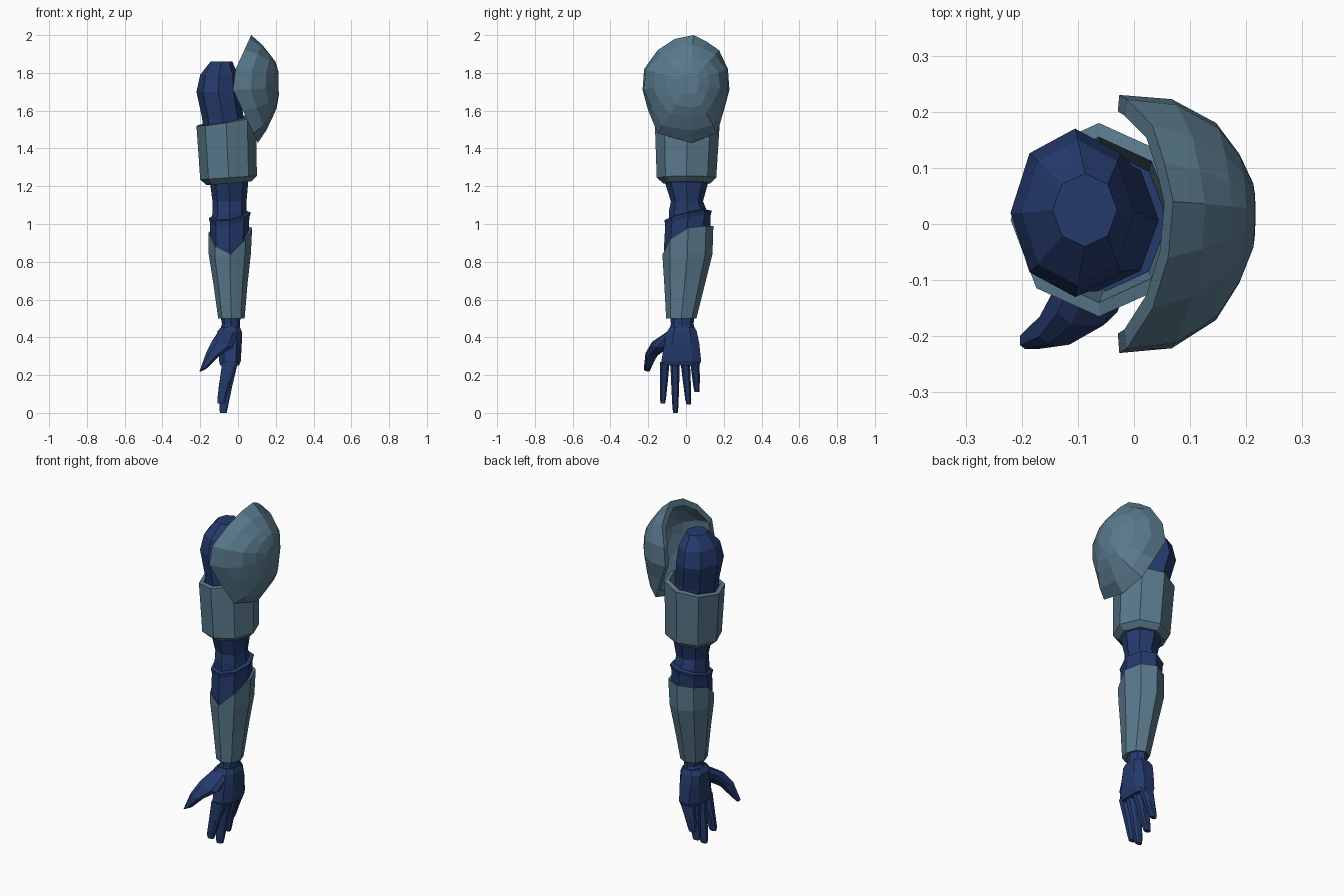
import bpy, bmesh, math


def material(name, rgb):
    m = bpy.data.materials.new(name)
    m.diffuse_color = (*rgb, 1)
    return m


STEEL = material("steel_blue", (0.10, 0.19, 0.26))
NAVY = material("navy", (0.018, 0.042, 0.15))

ROUND = [(math.cos(i * math.pi / 4), math.sin(i * math.pi / 4)) for i in range(8)]
K = 0.55
BOX = [(1, -K), (1, K), (K, 1), (-K, 1), (-1, K), (-1, -K), (-K, -1), (K, -1)]


def ring(x0, x1, y0, y1, z, tx=0.0, ty=0.0, shape=ROUND):
    """Horizontal section fitted to bounds; tx, ty tilt it; z may be a list."""
    zs = z if isinstance(z, list) else [z] * 8
    return [((x0 + x1) / 2 + u * (x1 - x0) / 2,
             (y0 + y1) / 2 + v * (y1 - y0) / 2,
             h + tx * u + ty * v) for (u, v), h in zip(shape, zs)]


def loft(name, rings, mat):
    """Skin a stack of equal-length rings and cap both ends."""
    bm = bmesh.new()
    loops = [[bm.verts.new(p) for p in r] for r in rings]
    for a, b in zip(loops, loops[1:]):
        n = len(a)
        for i in range(n):
            j = (i + 1) % n
            bm.faces.new((a[i], a[j], b[j], b[i]))
    bm.faces.new(loops[0][::-1])
    bm.faces.new(loops[-1])
    bmesh.ops.remove_doubles(bm, verts=bm.verts, dist=1e-5)
    bmesh.ops.recalc_face_normals(bm, faces=bm.faces)
    me = bpy.data.meshes.new(name)
    bm.to_mesh(me)
    bm.free()
    me.materials.append(mat)
    ob = bpy.data.objects.new(name, me)
    bpy.context.collection.objects.link(ob)
    return ob


# Shoulder joint and upper arm
loft("shoulder_joint", [
    ring(-0.17, 0.05, -0.12, 0.13, 1.40),
    ring(-0.19, 0.03, -0.12, 0.14, 1.56),
    ring(-0.22, 0.01, -0.13, 0.17, 1.70),
    ring(-0.20, 0.00, -0.11, 0.15, 1.79),
    ring(-0.145, -0.03, -0.04, 0.09, 1.86)], NAVY)
loft("upper_arm", [
    ring(-0.14, 0.05, -0.09, 0.11, 1.00),
    ring(-0.135, 0.045, -0.09, 0.11, 1.07),
    ring(-0.135, 0.045, -0.08, 0.09, 1.12),
    ring(-0.15, 0.055, -0.115, 0.12, 1.23),
    ring(-0.16, 0.06, -0.12, 0.13, 1.45)], NAVY)

# Upper arm armour, open at the top
loft("upper_arm_armour", [
    ring(-0.165, 0.07, -0.12, 0.13, 1.215, 0.01),
    ring(-0.20, 0.10, -0.155, 0.16, 1.245, 0.01),
    ring(-0.22, 0.095, -0.165, 0.18, 1.545, 0.025, 0.01),
    ring(-0.195, 0.07, -0.14, 0.155, 1.55, 0.025, 0.01),
    ring(-0.17, 0.06, -0.12, 0.13, 1.44)], STEEL)

# Elbow cuff
loft("elbow_cuff", [
    ring(-0.13, 0.045, -0.105, 0.11, 0.76),
    ring(-0.145, 0.055, -0.117, 0.125, 0.87),
    ring(-0.148, 0.06, -0.11, 0.13, 1.02, 0.015, 0.025),
    ring(-0.155, 0.068, -0.115, 0.137, 1.045, 0.015, 0.025),
    ring(-0.14, 0.05, -0.09, 0.115, 1.05, 0.015, 0.025)], NAVY)

# Forearm armour with a notch at the front of the elbow
loft("forearm_armour", [
    ring(-0.09, 0.02, -0.085, 0.04, 0.505),
    ring(-0.105, 0.035, -0.105, 0.055, 0.50),
    ring(-0.13, 0.05, -0.115, 0.10, 0.68),
    ring(-0.155, 0.068, -0.124, 0.14,
         [0.84, 0.84, 0.84, 0.84, 0.84, 0.83, 0.82, 0.83]),
    ring(-0.155, 0.075, -0.124, 0.145,
         [0.98, 0.99, 0.99, 0.98, 0.955, 0.88, 0.84, 0.92]),
    ring(-0.14, 0.06, -0.11, 0.13,
         [0.97, 0.98, 0.98, 0.97, 0.945, 0.87, 0.83, 0.91])], STEEL)

# Wrist and palm
loft("wrist", [
    ring(-0.10, 0.01, -0.09, 0.05, 0.43),
    ring(-0.085, 0.01, -0.08, 0.04, 0.47),
    ring(-0.095, 0.015, -0.085, 0.045, 0.53)], NAVY)
loft("palm", [
    ring(-0.095, 0.005, -0.125, 0.07, 0.25, shape=BOX),
    ring(-0.10, 0.015, -0.13, 0.08, 0.275, shape=BOX),
    ring(-0.105, 0.02, -0.115, 0.07, 0.37, shape=BOX),
    ring(-0.11, 0.02, -0.10, 0.057, 0.43, shape=BOX),
    ring(-0.09, 0.01, -0.085, 0.045, 0.455, shape=BOX)], NAVY)

# Fingers: base y, tip y, tip z, inward curl in x
for name, yb, yt, zt, dx in (("index", -0.112, -0.123, 0.05, -0.012),
                             ("middle", -0.058, -0.056, 0.0, 0.0),
                             ("ring", -0.004, 0.014, 0.045, 0.0),
                             ("little", 0.047, 0.058, 0.11, -0.005)):
    rings = []
    for t, xc, hx, hy in ((0, -0.078, 0.018, 0.012), (0.12, -0.076, 0.023, 0.016),
                          (0.55, -0.06, 0.031, 0.021), (1, -0.042, 0.042, 0.025)):
        y, z = yt + (yb - yt) * t, zt + (0.27 - zt) * t
        x = xc + dx * (1 - t)
        rings.append(ring(x - hx, x + hx, y - hy, y + hy, z, shape=BOX))
    loft(name + "_finger", rings, NAVY)

# Thumb
loft("thumb", [
    ring(-0.203, -0.163, -0.223, -0.192, 0.23, 0.01, -0.004, BOX),
    ring(-0.168, -0.10, -0.215, -0.15, 0.31, -0.01, 0.0, BOX),
    ring(-0.135, -0.03, -0.18, -0.08, 0.365, -0.02, 0.0, BOX),
    ring(-0.105, 0.0, -0.10, -0.02, 0.43, 0.0, 0.0, BOX)], NAVY)

# Shoulder pad: domed shell with a saddle-shaped rim
CY, CZ = 0.02, 1.75
RIM = [(0.04, 2.0), (0.11, 1.965), (0.175, 1.92), (0.222, 1.82), (0.23, 1.71),
       (0.20, 1.60), (0.165, 1.48), (0.03, 1.43), (-0.15, 1.48), (-0.20, 1.60),
       (-0.23, 1.71), (-0.222, 1.82), (-0.15, 1.92), (-0.06, 1.98)]


def rim_x(z):
    return -0.045 + (0.46 * (z - CZ) if z > CZ else 0.47 * (CZ - z))


def pad_ring(rise, side, vert, size, top_x):
    pts = []
    for y, z in RIM:
        dy, dz = (y - CY) * size, (z - CZ) * size
        w = dz * dz / (dy * dy + dz * dz)
        s = side + (vert - side) * w
        x0 = rim_x(CZ + dz)
        pts.append((x0 + (top_x - x0) * rise, CY + dy * s, CZ + dz * s))
    return pts


PROFILE = [(0.97, 0.25, 0.2), (0.87, 0.5, 0.42), (0.70, 0.77, 0.56),
           (0.38, 0.97, 0.80), (0.0, 1.0, 1.0)]
loft("shoulder_pad",
     [pad_ring(*p, 1.0, 0.22) for p in PROFILE] +
     [pad_ring(*p, 0.86, 0.175) for p in reversed(PROFILE)], STEEL)
